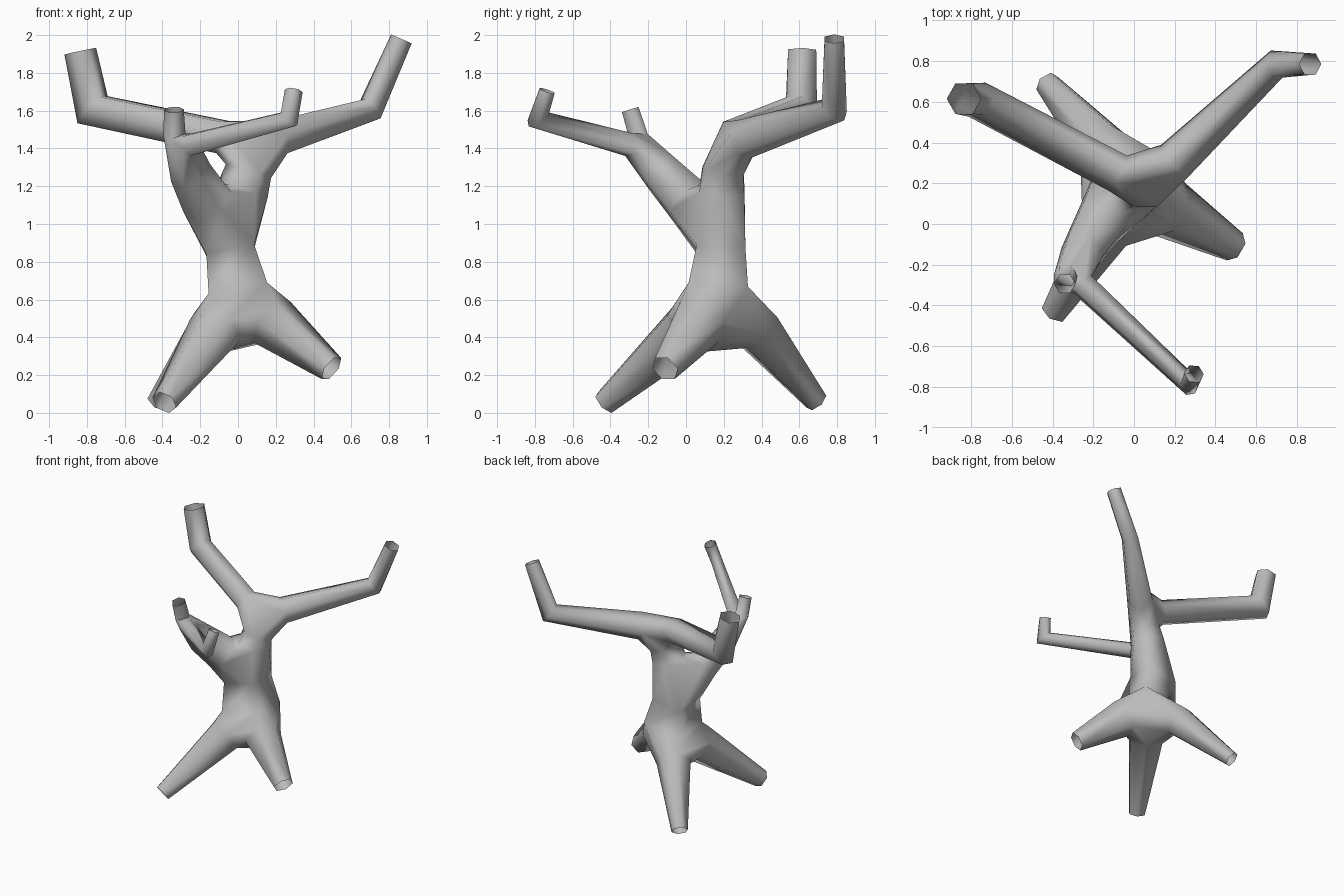
import bpy, bmesh, math
from mathutils import Vector

cube = bpy.data.objects.get("Cube")
if cube:
    bpy.data.objects.remove(cube)

bm = bmesh.new()


def hull(rings):
    """Skin a group of rings, leaving the ring openings free."""
    verts = [v for r in rings for v in r]
    out = bmesh.ops.convex_hull(bm, input=verts, use_existing_faces=False)
    faces = {g for g in out["geom"] if isinstance(g, bmesh.types.BMFace)}
    caps = [f for f in faces if any(all(v in r for v in f.verts) for r in rings)]
    bmesh.ops.delete(bm, geom=caps, context="FACES_ONLY")


def limb(points, sides=6):
    """Mitred open tube through (x, y, z, radius) points; returns its rings."""
    centres = [Vector(p[:3]) for p in points]
    rings = []
    for i, c in enumerate(centres):
        into = (c - centres[i - 1] if i else centres[1] - c).normalized()
        away = (centres[i + 1] - c).normalized() if i + 1 < len(centres) else into
        normal = (into + away).normalized()
        turn = Vector((0, 0, 1)).rotation_difference(into)
        ring = []
        for k in range(sides):
            a = math.tau * k / sides + (math.pi / 4 if sides == 4 else 0)
            v = turn @ Vector((math.cos(a), math.sin(a), 0)) * points[i][3] * 1.06
            v -= into * v.dot(normal) / into.dot(normal)
            ring.append(bm.verts.new(c + v))
        rings.append(ring)
    for pair in zip(rings, rings[1:]):
        hull(pair)
    return rings


# Square trunk and three roots
trunk = limb([(0, .17, .65, .21), (-.04, .185, .86, .172)], sides=4)
root_front = limb([(-.12, 0, .44, .14), (-.39, -.43, .055, .066)])
root_side = limb([(.18, .07, .48, .14), (.495, -.112, .235, .073)])
root_back = limb([(-.15, .375, .44, .125), (-.425, .69, .06, .06)])
hull([trunk[0], root_front[0], root_side[0], root_back[0]])

# Fork into a front bough and a rear bough
bough_front = limb([(-.165, .01, 1.12, .13), (-.25, -.13, 1.27, .108)])
bough_rear = limb([(.025, .19, 1.18, .13), (.055, .195, 1.28, .118)])
hull([trunk[-1], bough_front[0], bough_rear[0]])

# Front bough: short stub and long thin branch
stub = limb([(-.335, -.25, 1.46, .055), (-.34, -.295, 1.605, .05)])
thin = limb([(-.25, -.3, 1.42, .06), (.27, -.785, 1.555, .047), (.295, -.735, 1.705, .045)])
hull([bough_front[-1], stub[0], thin[0]])

# Rear bough: two thick upturned branches
right = limb([(-.08, .25, 1.46, .092), (-.77, .61, 1.605, .088), (-.835, .615, 1.915, .081)])
left = limb([(.2, .31, 1.45, .1), (.7, .785, 1.605, .066), (.865, .785, 1.98, .056)])
hull([bough_rear[-1], right[0], left[0]])

# Tidy the skin
loose = [e for e in bm.edges if not e.link_faces]
bmesh.ops.delete(bm, geom=loose, context="EDGES")
bmesh.ops.delete(bm, geom=[v for v in bm.verts if not v.link_faces], context="VERTS")
bmesh.ops.recalc_face_normals(bm, faces=bm.faces)
mesh = bpy.data.meshes.new("bare_tree")
bm.to_mesh(mesh)
bm.free()
tree = bpy.data.objects.new("bare_tree", mesh)
bpy.context.collection.objects.link(tree)

# Plain grey bark
grey = bpy.data.materials.new("bark_grey")
grey.use_nodes = True
colour = (.5, .5, .5, 1)
grey.diffuse_color = colour
grey.node_tree.nodes["Principled BSDF"].inputs["Base Color"].default_value = colour
mesh.materials.append(grey)

bpy.ops.object.select_all(action="DESELECT")
tree.select_set(True)
bpy.context.view_layer.objects.active = tree
bpy.ops.object.shade_smooth_by_angle(angle=math.radians(100))
